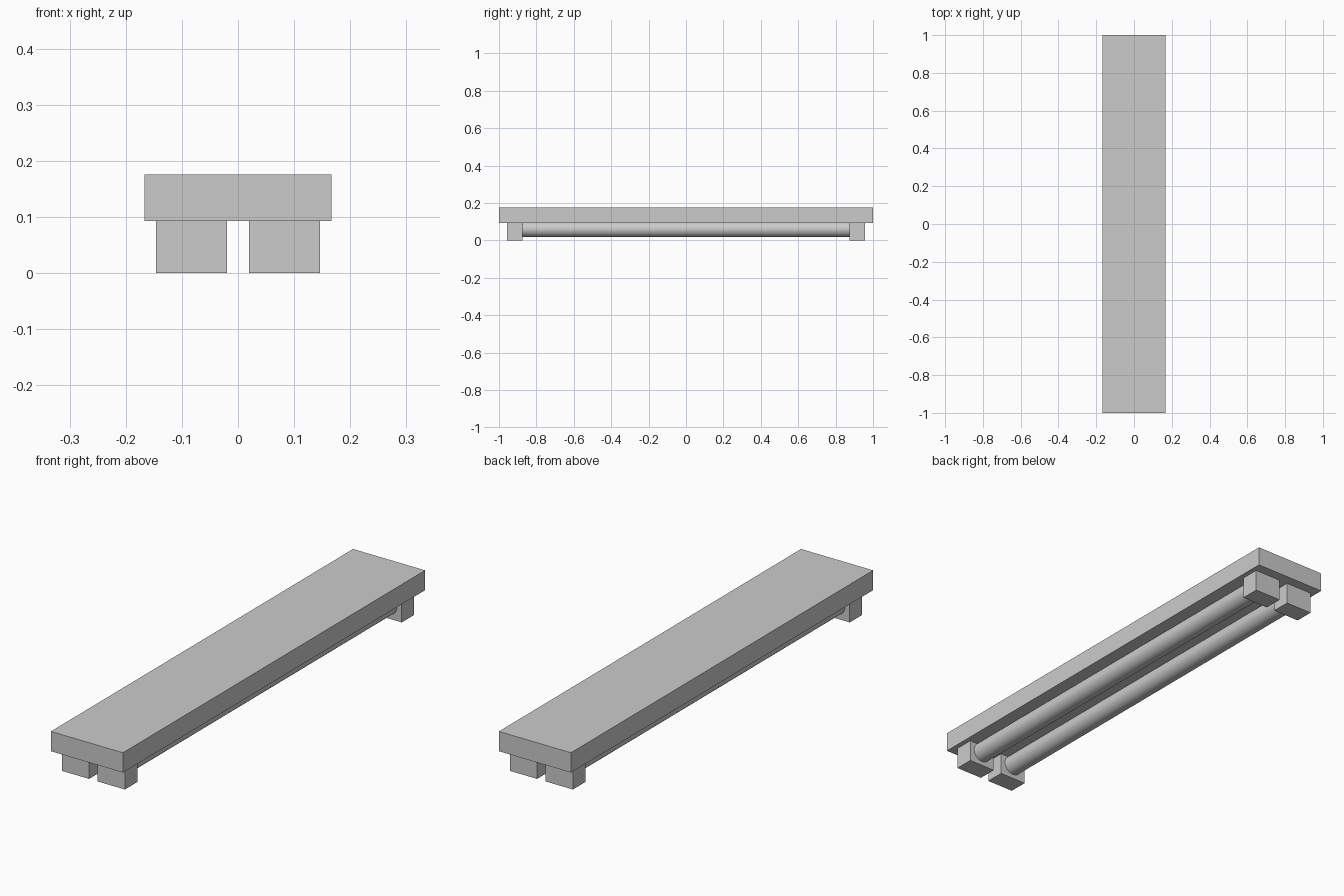
import bpy
from mathutils import Vector

cube = bpy.data.objects.get("Cube")
if cube:
    bpy.data.objects.remove(cube, do_unlink=True)

grey = bpy.data.materials.new("light_grey")
grey.use_nodes = True
GREY = (0.6, 0.6, 0.6, 1.0)
grey.diffuse_color = GREY
grey.node_tree.nodes["Principled BSDF"].inputs["Base Color"].default_value = GREY


def box(name, low, high):
    """Axis-aligned box between two corners."""
    low, high = Vector(low), Vector(high)
    bpy.ops.mesh.primitive_cube_add(size=1, location=(low + high) / 2)
    ob = bpy.context.object
    ob.name = name
    ob.scale = high - low
    bpy.ops.object.transform_apply(location=False, rotation=False, scale=True)
    ob.data.materials.append(grey)


def tube(name, x, z, radius, length):
    """Smooth cylinder lying along y."""
    bpy.ops.mesh.primitive_cylinder_add(
        vertices=32, radius=radius, depth=length,
        location=(x, 0, z), rotation=(1.5708, 0, 0))
    ob = bpy.context.object
    ob.name = name
    ob.data.materials.append(grey)
    bpy.ops.object.shade_smooth_by_angle()


# Mounting slab
UNDERSIDE = 0.093
box("housing", (-0.167, -1, UNDERSIDE), (0.167, 1, 0.176))

# Two lamp tubes, each held by a block at both ends
SPACING = 0.083
HALF = 0.063
for side, sx in (("left", 1), ("right", -1)):
    x = sx * SPACING
    for end, y in (("front", -0.916), ("back", 0.916)):
        box(f"{end}_{side}_holder",
            (x - HALF, y - 0.041, 0), (x + HALF, y + 0.041, UNDERSIDE))
    tube(f"{side}_tube", x, 0.06, 0.042, 1.78)
